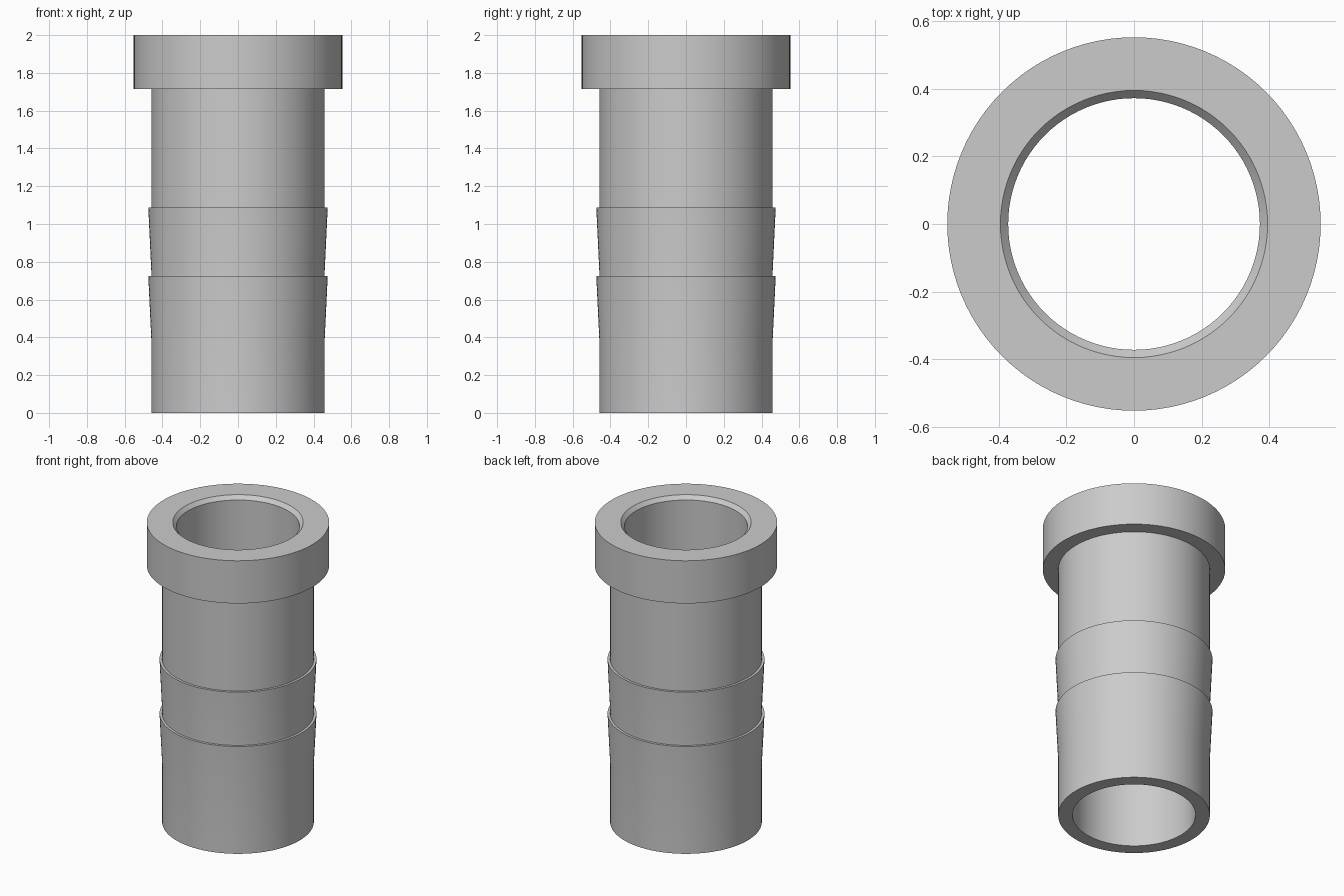
import bpy, bmesh, math

cube = bpy.data.objects.get("Cube")
if cube:
    bpy.data.objects.remove(cube, do_unlink=True)

# Material
grey = bpy.data.materials.new("light grey")
grey.use_nodes = True
colour = (0.6, 0.6, 0.6, 1.0)
grey.diffuse_color = colour
grey.node_tree.nodes["Principled BSDF"].inputs["Base Color"].default_value = colour

# Dimensions
HEIGHT = 2.0
BORE, BORE_MOUTH, CHAMFER = 0.372, 0.395, 0.025
TUBE, BARB, FLANGE = 0.459, 0.475, 0.552
FLANGE_BASE = 1.715
BARBS = [(0.39, 0.724), (0.75, 1.087)]  # taper start, ledge height
SEGMENTS = 96


def lathe(name, profile):
    """Spin a closed (radius, height) profile around the z axis."""
    bm = bmesh.new()
    verts = [bm.verts.new((r, 0, z)) for r, z in profile]
    edges = [bm.edges.new((v, verts[(i + 1) % len(verts)])) for i, v in enumerate(verts)]
    bmesh.ops.spin(bm, geom=verts + edges, cent=(0, 0, 0), axis=(0, 0, 1),
                   angle=2 * math.pi, steps=SEGMENTS, use_merge=True)
    bmesh.ops.remove_doubles(bm, verts=bm.verts, dist=1e-5)
    bmesh.ops.recalc_face_normals(bm, faces=bm.faces)
    mesh = bpy.data.meshes.new(name)
    bm.to_mesh(mesh)
    bm.free()
    mesh.materials.append(grey)
    obj = bpy.data.objects.new(name, mesh)
    bpy.context.collection.objects.link(obj)
    bpy.ops.object.select_all(action="DESELECT")
    obj.select_set(True)
    bpy.context.view_layer.objects.active = obj
    bpy.ops.object.shade_smooth_by_angle(angle=math.radians(20))
    return obj


# Outer wall from the bottom up, with a tapered barb at each ledge
profile = [(BORE, 0), (TUBE, 0)]
for start, ledge in BARBS:
    profile += [(TUBE, start), (BARB, ledge), (TUBE, ledge)]

# Flange, then the chamfered mouth of the bore
profile += [(TUBE, FLANGE_BASE), (FLANGE, FLANGE_BASE), (FLANGE, HEIGHT),
            (BORE_MOUTH, HEIGHT), (BORE, HEIGHT - CHAMFER)]

lathe("barbed_hose_fitting", profile)
